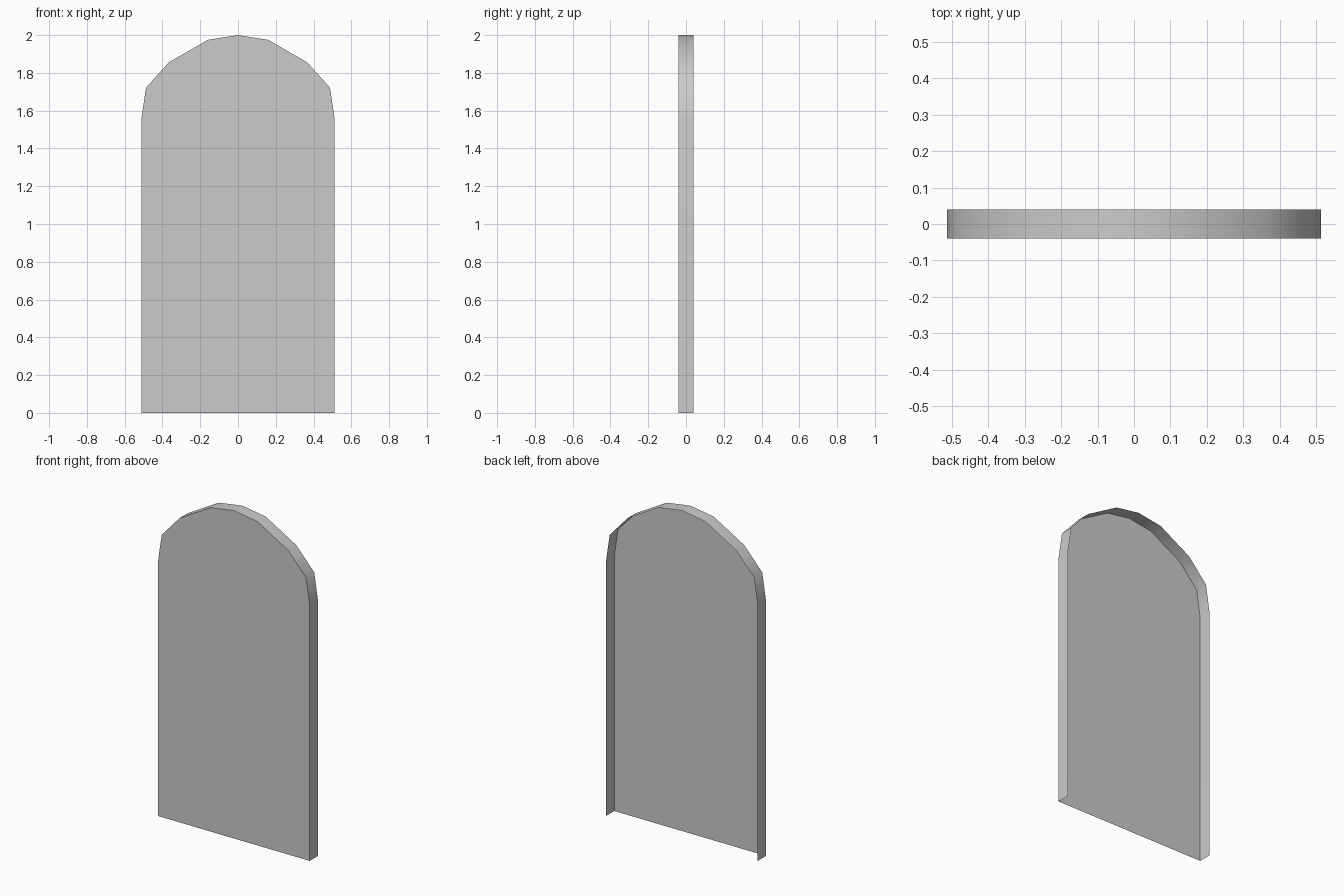
import bpy, bmesh
from math import radians

if "Cube" in bpy.data.objects:
    bpy.data.objects.remove(bpy.data.objects["Cube"])

FRONT, BACK = -0.04, 0.04

# Right half of the arched outline, floor to crown, mirrored to the left
half = [(0.512, 0), (0.512, 1.554), (0.487, 1.722), (0.366, 1.856), (0.159, 1.975)]
outline = half + [(0, 2.0)] + [(-x, z) for x, z in reversed(half)]

bm = bmesh.new()
front = [bm.verts.new((x, FRONT, z)) for x, z in outline]
back = [bm.verts.new((x, BACK, z)) for x, z in outline]

# Front panel
panel = bm.faces.new(front)

# Rim folded back along the sides and arch; back and bottom stay open
for i in range(len(outline) - 1):
    bm.faces.new((front[i], back[i], back[i + 1], front[i + 1]))

bm.normal_update()
bmesh.ops.recalc_face_normals(bm, faces=bm.faces[:])
if panel.normal.y > 0:
    bmesh.ops.reverse_faces(bm, faces=bm.faces[:])

mesh = bpy.data.meshes.new("arched_panel")
bm.to_mesh(mesh)
bm.free()
obj = bpy.data.objects.new("arched_panel", mesh)
bpy.context.collection.objects.link(obj)

# Smooth rim, sharp edge around the panel
bpy.context.view_layer.objects.active = obj
obj.select_set(True)
bpy.ops.object.shade_smooth_by_angle(angle=radians(45))
